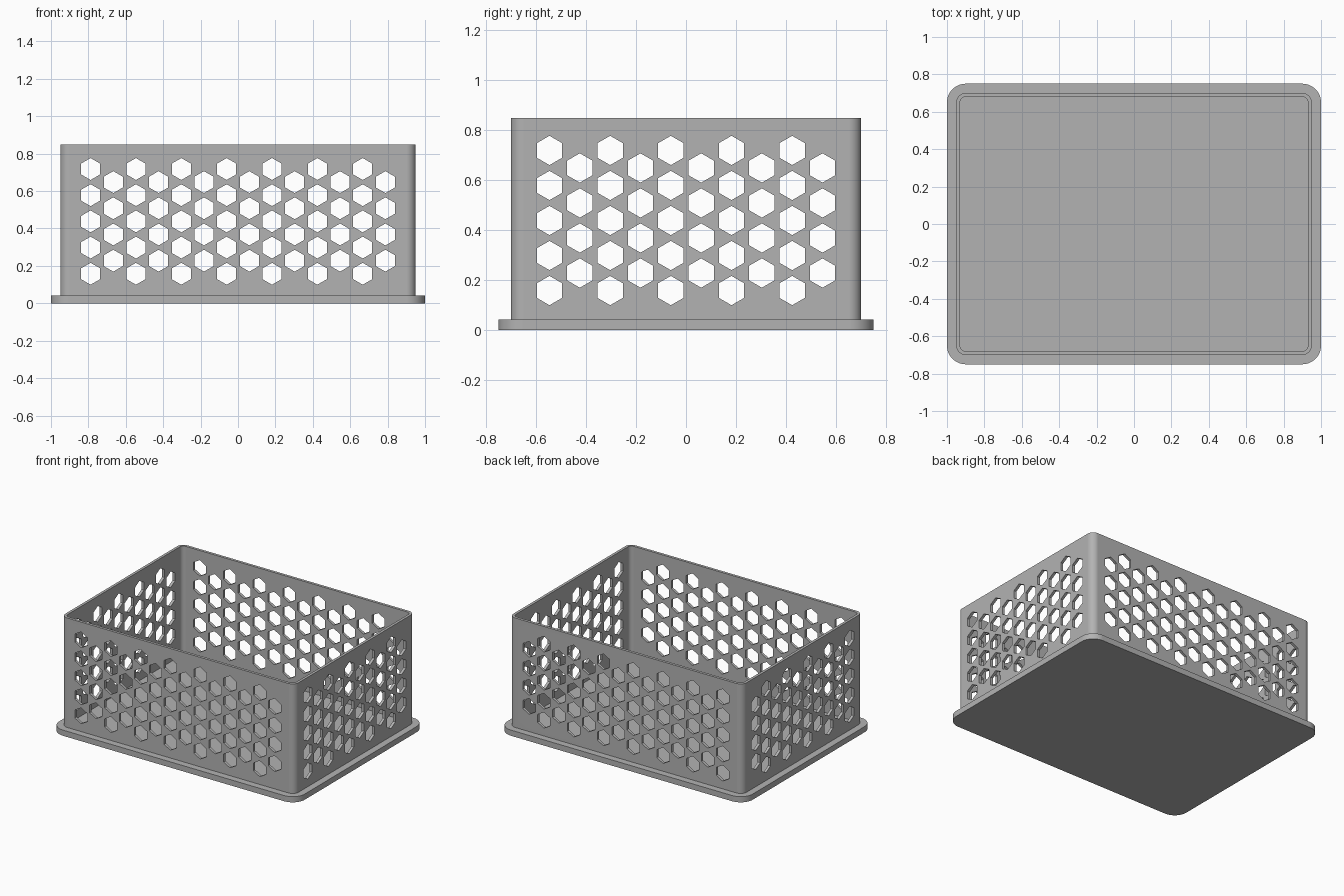
import bpy, bmesh
from math import pi, cos, sin, radians, sqrt

cube = bpy.data.objects.get("Cube")
if cube:
    bpy.data.objects.remove(cube)

grey = bpy.data.materials.new("plain grey")
grey.use_nodes = True
COLOUR = (0.45, 0.45, 0.45, 1)
grey.diffuse_color = COLOUR
grey.node_tree.nodes["Principled BSDF"].inputs["Base Color"].default_value = COLOUR

BASE_TOP, WALL_TOP = 0.042, 0.848
PITCH, HEX_R = 0.14, 0.0585


def rounded_rect(hx, hy, r, steps=12):
    """Counter-clockwise outline of a rectangle with rounded corners."""
    points = []
    for corner, (sx, sy) in enumerate([(1, 1), (-1, 1), (-1, -1), (1, -1)]):
        for i in range(steps + 1):
            a = (corner + i / steps) * pi / 2
            points.append((sx * (hx - r) + r * cos(a), sy * (hy - r) + r * sin(a)))
    return points


def make_object(name, bm):
    bmesh.ops.recalc_face_normals(bm, faces=bm.faces)
    mesh = bpy.data.meshes.new(name)
    bm.to_mesh(mesh)
    bm.free()
    mesh.materials.append(grey)
    obj = bpy.data.objects.new(name, mesh)
    bpy.context.collection.objects.link(obj)
    return obj


def bridge(bm, a, b):
    for i in range(len(a)):
        j = (i + 1) % len(a)
        bm.faces.new((a[i], a[j], b[j], b[i]))


def ring(bm, outline, z):
    return [bm.verts.new((x, y, z)) for x, y in outline]


def finish(obj):
    bpy.ops.object.select_all(action="DESELECT")
    obj.select_set(True)
    bpy.context.view_layer.objects.active = obj
    for mod in list(obj.modifiers):
        bpy.ops.object.modifier_apply(modifier=mod.name)
    bpy.ops.object.shade_smooth_by_angle(angle=radians(30))
    obj.modifiers.new("even shading", "WEIGHTED_NORMAL").keep_sharp = True


def hole_cutter(name, columns, reach, along_y):
    """Staggered hexagonal bars that pass through two opposite walls."""
    bm = bmesh.new()
    step = PITCH * sqrt(3) / 2
    for col in range(columns):
        u = (col - (columns - 1) / 2) * step
        odd = col % 2
        for row in range(5 - odd):
            z = 0.158 + PITCH * (row + odd / 2)
            rings = []
            for d in (-reach, reach):
                verts = []
                for k in range(6):
                    a = pi / 6 + k * pi / 3
                    p, q = u + HEX_R * cos(a), z + HEX_R * sin(a)
                    verts.append(bm.verts.new((p, d, q) if along_y else (d, p, q)))
                rings.append(verts)
                bm.faces.new(verts)
            bridge(bm, *rings)
    cutter = make_object(name, bm)
    cutter.hide_render = True
    cutter.hide_set(True)
    return cutter


# Base plate
bm = bmesh.new()
outline = rounded_rect(1, 0.75, 0.1)
low, high = ring(bm, outline, 0), ring(bm, outline, BASE_TOP)
bm.faces.new(low)
bm.faces.new(high)
bridge(bm, low, high)
finish(make_object("base_plate", bm))

# Basket wall: a rounded tube, open at the top
bm = bmesh.new()
outer, inner = rounded_rect(0.95, 0.70, 0.05), rounded_rect(0.93, 0.68, 0.03)
loops = [ring(bm, o, z) for o, z in ((outer, BASE_TOP), (outer, WALL_TOP),
                                     (inner, WALL_TOP), (inner, BASE_TOP))]
for i in range(4):
    bridge(bm, loops[i], loops[(i + 1) % 4])
wall = make_object("basket_wall", bm)

# Honeycomb holes in all four sides
cutters = [hole_cutter("front_back_hole_cutter", 14, 0.8, True),
           hole_cutter("side_hole_cutter", 10, 1.1, False)]
for cutter in cutters:
    mod = wall.modifiers.new(cutter.name, "BOOLEAN")
    mod.operation = "DIFFERENCE"
    mod.solver = "EXACT"
    mod.object = cutter
finish(wall)
for cutter in cutters:
    bpy.data.objects.remove(cutter)
